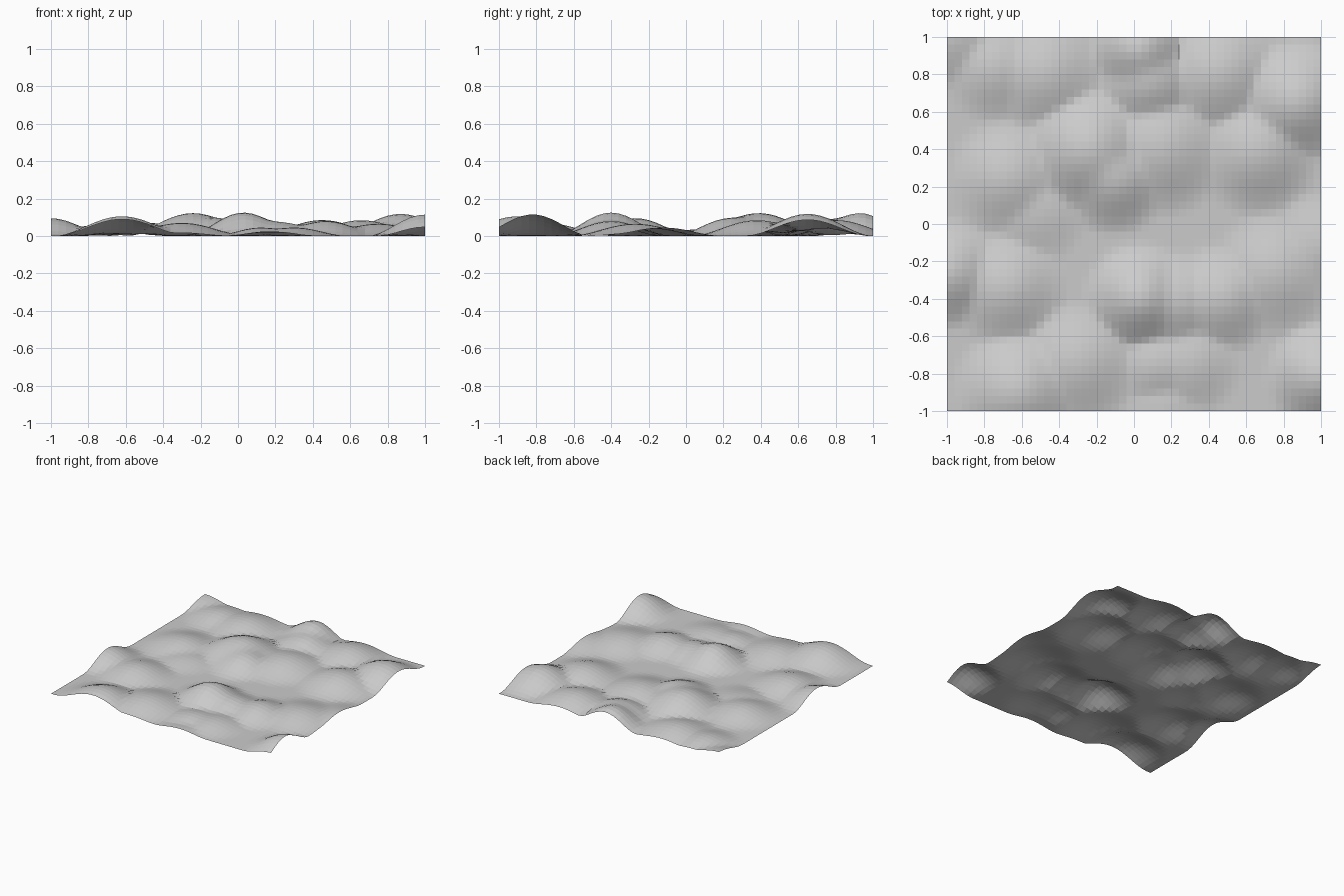
import bpy, bmesh, math

# Hills: centre x, centre y, radius, height
HILLS = [
    (-.24, .39, .34, .122), (-.11, .24, .28, .095), (.15, .40, .34, .08),
    (.03, .93, .26, .122), (.08, .77, .28, .09), (.45, .80, .32, .085),
    (.87, .65, .32, .118), (.66, .38, .32, .085), (-.68, .24, .30, .07),
    (-.75, .82, .26, .055), (-.48, .80, .30, .07), (-1, 1, .28, .055),
    (-1, -.27, .28, .095), (-.68, -.35, .30, .075), (.03, -.40, .28, .125),
    (.22, -.42, .26, .075), (.47, -.40, .28, .08), (.12, -.76, .22, .045),
    (-.30, -.75, .32, .07), (.30, -.75, .26, .045), (-.62, -.90, .33, .106),
    (1, -.82, .28, .115), (.75, -.27, .32, .065), (1, -.12, .28, .045),
    (-.52, .06, .26, .035), (.17, -1, .22, .025),
]


def height(x, y):
    """Softly blended maximum of the hills, over flat ground at zero."""
    total = 0
    for cx, cy, r, h in HILLS:
        d = math.hypot(x - cx, y - cy) / (r * 1.12)
        if d < 1:
            total += (h * (1 - d * d) ** 2.2) ** 5
    return total ** .2


# Terrain: a single open sheet, raised into low hills
bm = bmesh.new()
bmesh.ops.create_grid(bm, x_segments=50, y_segments=50, size=1)
for v in bm.verts:
    v.co.z = height(v.co.x, v.co.y)
mesh = bpy.data.meshes.new("terrain")
bm.to_mesh(mesh)
bm.free()
terrain = bpy.data.objects.new("terrain", mesh)
bpy.context.collection.objects.link(terrain)

# One plain grey colour
grey = bpy.data.materials.new("plain grey")
grey.diffuse_color = (.6, .6, .6, 1)
mesh.materials.append(grey)
